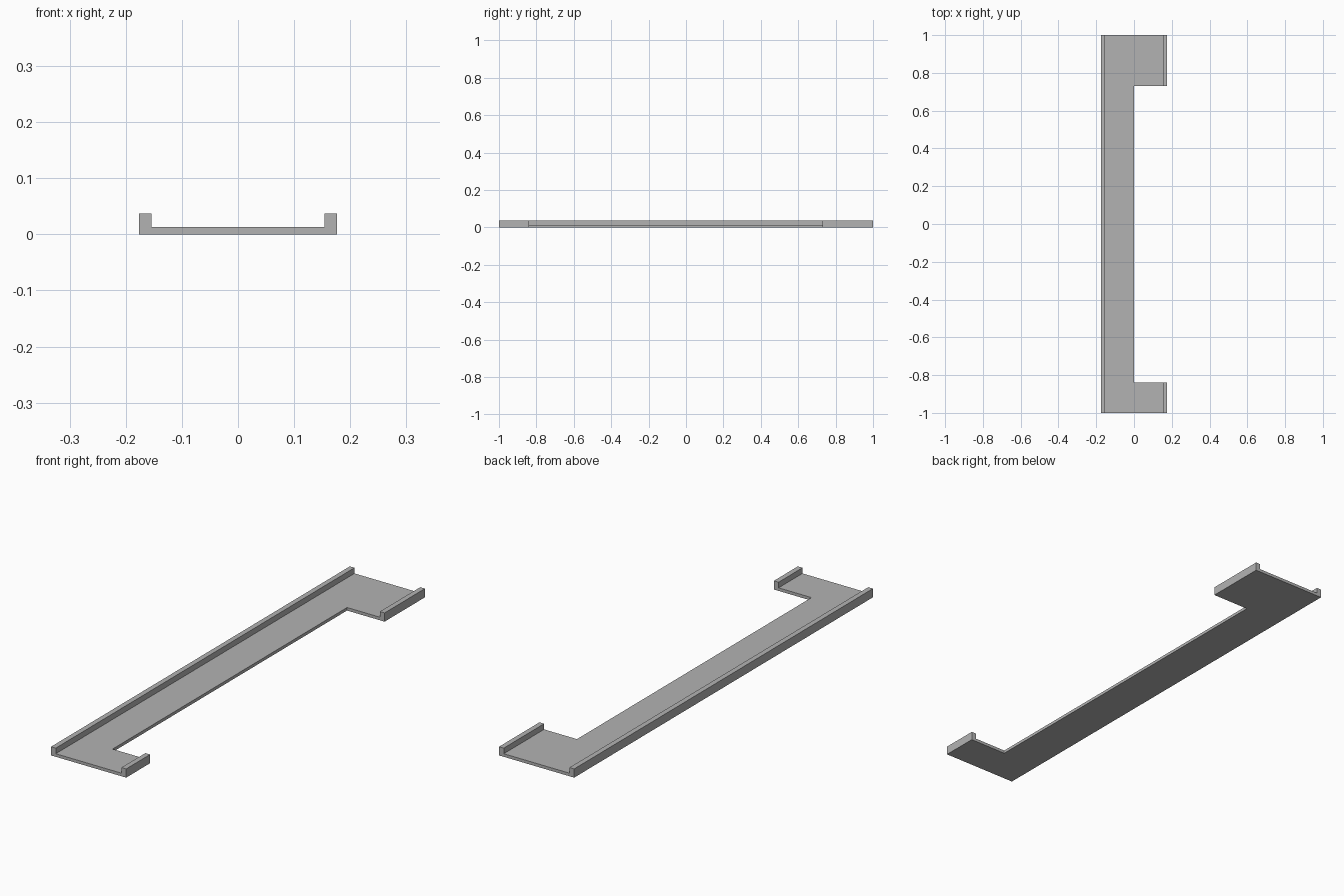
import bpy, bmesh

if "Cube" in bpy.data.objects:
    bpy.data.objects.remove(bpy.data.objects["Cube"])

HALF_W, LIP, FLOOR, TOP = 0.176, 0.022, 0.013, 0.037
NOTCH_FRONT, NOTCH_BACK = -0.84, 0.73

grey = bpy.data.materials.new("plain grey")
grey.diffuse_color = (0.45, 0.45, 0.45, 1)
grey.use_nodes = True
grey.node_tree.nodes["Principled BSDF"].inputs["Base Color"].default_value = grey.diffuse_color


def extrude(name, profile, y0, y1):
    """Extrude an x-z profile along y into a solid object."""
    bm = bmesh.new()
    face = bm.faces.new([bm.verts.new((x, y0, z)) for x, z in profile])
    new = bmesh.ops.extrude_face_region(bm, geom=[face])["geom"]
    verts = [v for v in new if isinstance(v, bmesh.types.BMVert)]
    bmesh.ops.translate(bm, verts=verts, vec=(0, y1 - y0, 0))
    bmesh.ops.recalc_face_normals(bm, faces=bm.faces)
    mesh = bpy.data.meshes.new(name)
    bm.to_mesh(mesh)
    bm.free()
    mesh.materials.append(grey)
    obj = bpy.data.objects.new(name, mesh)
    bpy.context.collection.objects.link(obj)
    return obj


# Shallow channel: thin floor with a raised lip along each long side
inner = HALF_W - LIP
channel = extrude("channel_tray", [
    (-HALF_W, 0), (HALF_W, 0), (HALF_W, TOP), (inner, TOP),
    (inner, FLOOR), (-inner, FLOOR), (-inner, TOP), (-HALF_W, TOP)], -1, 1)

# Long rectangular notch removed from the right half
cutter = extrude("notch_cutter", [(0, -0.1), (0.3, -0.1), (0.3, 0.1), (0, 0.1)],
                 NOTCH_FRONT, NOTCH_BACK)
cutter.hide_render = True
cut = channel.modifiers.new("notch", 'BOOLEAN')
cut.operation = 'DIFFERENCE'
cut.solver = 'EXACT'
cut.object = cutter
